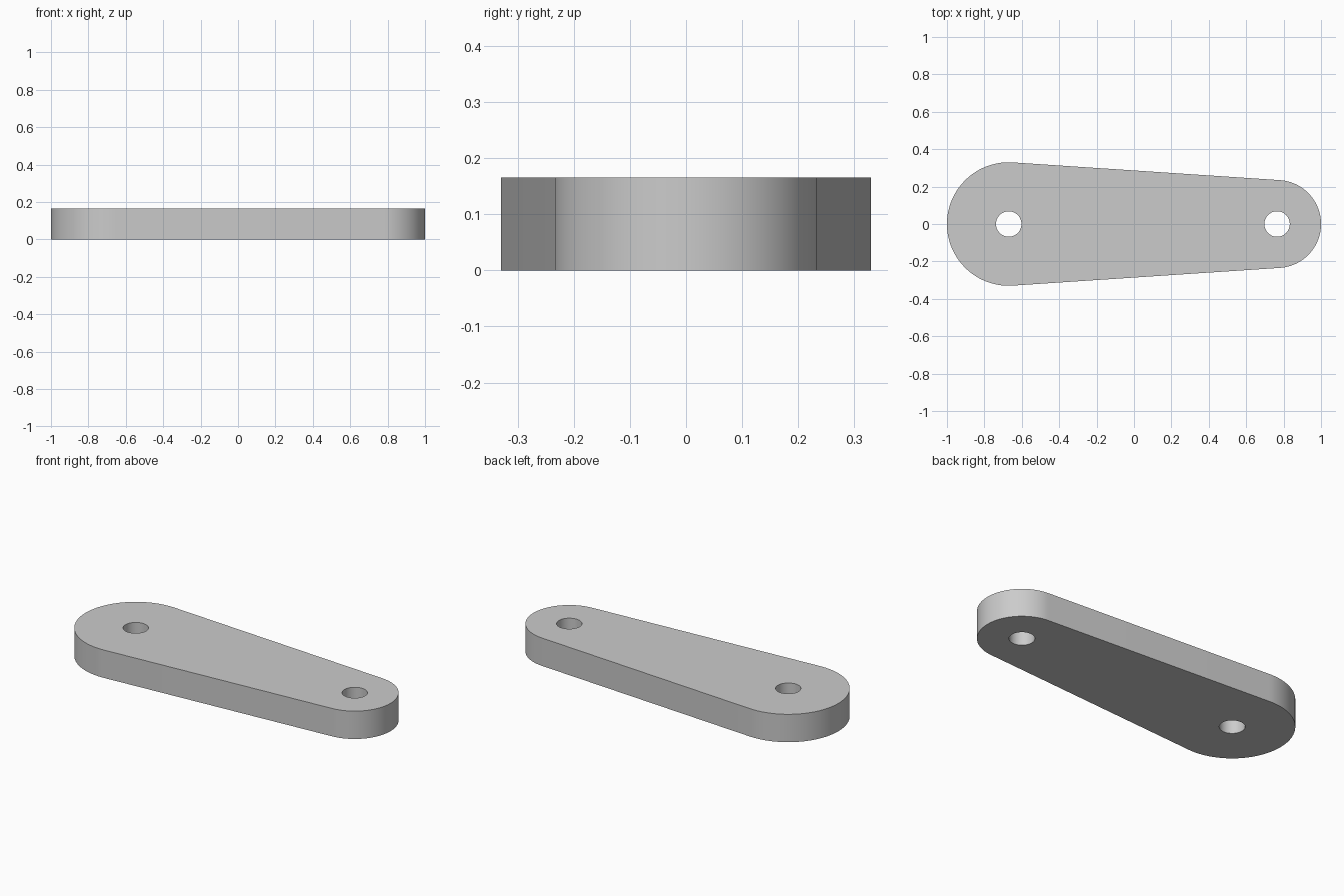
import bpy, bmesh
from math import sin, cos, pi, acos, radians
from mathutils import Vector

cube = bpy.data.objects.get("Cube")
if cube:
    bpy.data.objects.remove(cube, do_unlink=True)

THICK = 0.165
HOLE_R = 0.068
BIG_X, BIG_R = -0.67, 0.33
SMALL_X, SMALL_R = 0.765, 0.235


def arc(cx, r, start, end, steps):
    """Points on an arc centred on the x axis, both ends included."""
    return [(cx + r * cos(start + (end - start) * i / steps),
             r * sin(start + (end - start) * i / steps), 0)
            for i in range(steps + 1)]


def add_loop(bm, points):
    verts = [bm.verts.new(p) for p in points]
    return [bm.edges.new((v, verts[i - 1])) for i, v in enumerate(verts)]


# Outline: two round ends joined by their common tangents
tangent = acos((BIG_R - SMALL_R) / (SMALL_X - BIG_X))
outline = (arc(SMALL_X, SMALL_R, -tangent, tangent, 48)
           + arc(BIG_X, BIG_R, tangent, 2 * pi - tangent, 64))

bm = bmesh.new()
edges = add_loop(bm, outline)

# Pin holes, one at the centre of each round end
for x in (BIG_X, SMALL_X):
    edges += add_loop(bm, arc(x, HOLE_R, 0, 2 * pi, 48)[:-1])

# Fill the flat plate around the holes and raise it to full thickness
bmesh.ops.triangle_fill(bm, edges=edges, use_beauty=True, normal=Vector((0, 0, 1)))
raised = bmesh.ops.extrude_face_region(bm, geom=bm.faces[:], use_keep_orig=True)
top = [g for g in raised["geom"] if isinstance(g, bmesh.types.BMVert)]
bmesh.ops.translate(bm, verts=top, vec=(0, 0, THICK))
bmesh.ops.recalc_face_normals(bm, faces=bm.faces[:])

mesh = bpy.data.meshes.new("link_plate")
bm.to_mesh(mesh)
bm.free()
plate = bpy.data.objects.new("link_plate", mesh)
bpy.context.collection.objects.link(plate)

# Plain grey finish
grey = bpy.data.materials.new("light_grey")
grey.use_nodes = True
colour = (0.6, 0.6, 0.6, 1)
grey.diffuse_color = colour
grey.node_tree.nodes["Principled BSDF"].inputs["Base Color"].default_value = colour
mesh.materials.append(grey)

# Smooth round walls with crisp rims
bpy.ops.object.select_all(action="DESELECT")
plate.select_set(True)
bpy.context.view_layer.objects.active = plate
bpy.ops.object.shade_smooth_by_angle(angle=radians(30))
